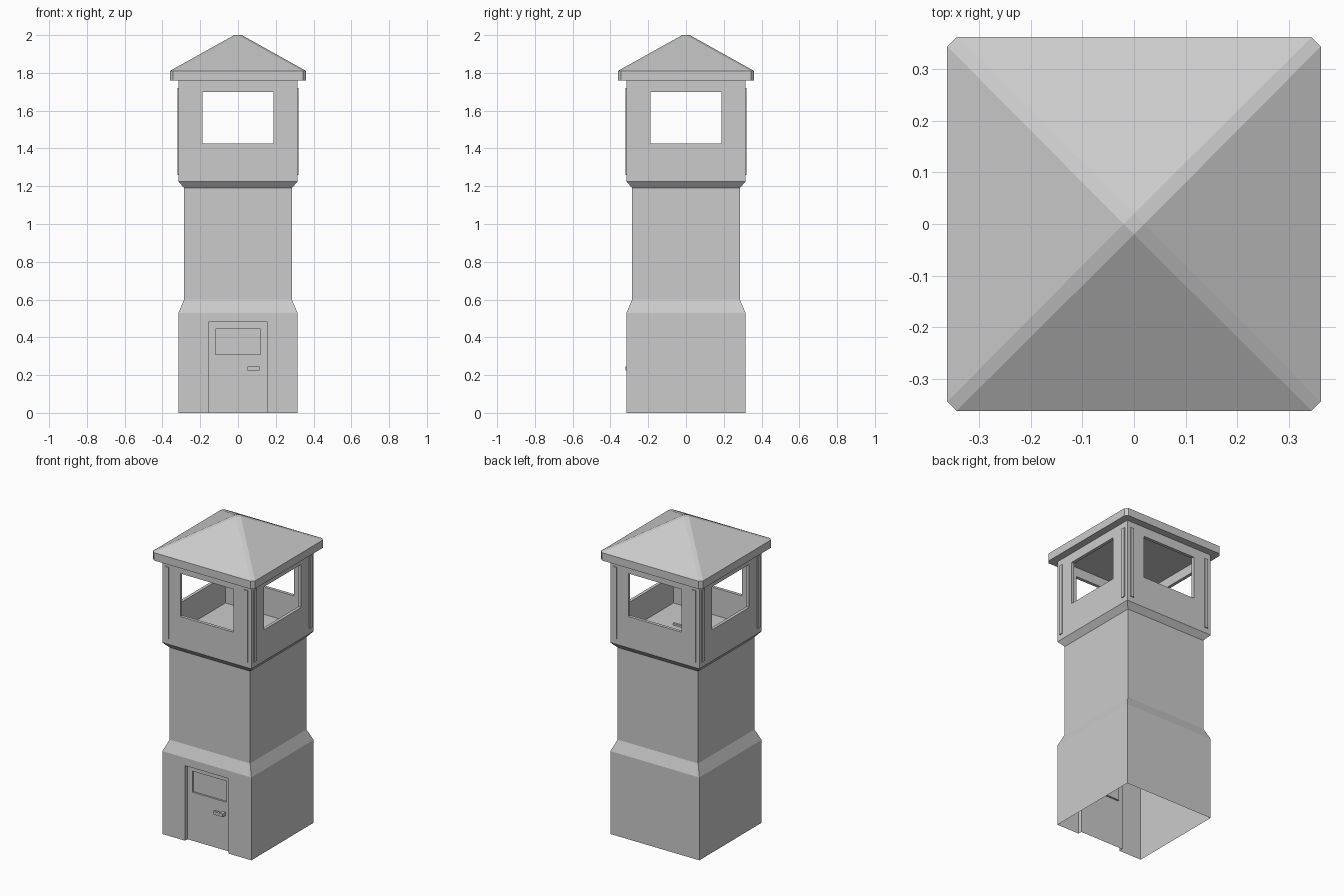
import bpy, bmesh
from math import pi
from mathutils import Matrix

if "Cube" in bpy.data.objects:
    bpy.data.objects.remove(bpy.data.objects["Cube"])


def finish(name, bm):
    bmesh.ops.remove_doubles(bm, verts=bm.verts, dist=1e-5)
    bmesh.ops.recalc_face_normals(bm, faces=bm.faces)
    me = bpy.data.meshes.new(name)
    bm.to_mesh(me)
    bm.free()
    ob = bpy.data.objects.new(name, me)
    bpy.context.collection.objects.link(ob)
    return ob


def face(bm, pts):
    return bm.faces.new([bm.verts.new(p) for p in pts])


def rect(x, z0, z1, y):
    return [(-x, y, z0), (x, y, z0), (x, y, z1), (-x, y, z1)]


def bridge(bm, a, b, skip=()):
    n = len(a)
    for i in range(n):
        if i not in skip:
            j = (i + 1) % n
            face(bm, [a[i], a[j], b[j], b[i]])


def square(w, z):
    return [(-w, -w, z), (w, -w, z), (w, w, z), (-w, w, z)]


def box(name, x0, x1, y0, y1, z0, z1):
    bm = bmesh.new()
    a, b = [[(x0, y0, z), (x1, y0, z), (x1, y1, z), (x0, y1, z)] for z in (z0, z1)]
    bridge(bm, a, b)
    face(bm, a)
    face(bm, b)
    return finish(name, bm)


W = 0.315      # half width of base and cabin
DOOR = -0.29   # door plane

# Tower skin, open underneath, with a notched front wall for the doorway
bm = bmesh.new()
rings = [square(w, z) for w, z in
         [(W, 0), (W, 0.53), (0.285, 0.60), (0.285, 1.19), (W, 1.225)]]
for i in range(len(rings) - 1):
    bridge(bm, rings[i], rings[i + 1], skip=(0,) if i == 0 else ())
notch = [(-0.155, 0), (-0.155, 0.48), (0.155, 0.48), (0.155, 0)]
outline = [(-W, 0)] + notch + [(W, 0), (W, 0.53), (-W, 0.53)]
face(bm, [(x, -W, z) for x, z in outline])
bridge(bm, [(x, -W, z) for x, z in notch], [(x, DOOR, z) for x, z in notch], skip=(3,))
finish("tower_body", bm)

# Door with a recessed window pane
bm = bmesh.new()
pane_front = rect(0.12, 0.31, 0.445, DOOR)
pane_back = rect(0.12, 0.31, 0.445, DOOR + 0.012)
bridge(bm, rect(0.155, 0, 0.48, DOOR), pane_front)
bridge(bm, pane_front, pane_back)
face(bm, pane_back)
finish("door", bm)

# Door handle
box("door_handle", 0.05, 0.115, -0.321, -0.307, 0.225, 0.245)
box("door_handle_stem", 0.095, 0.115, -0.307, DOOR, 0.225, 0.245)

# Cabin floor with a small hatch handle
bm = bmesh.new()
face(bm, square(W - 0.01, 1.25))
finish("cabin_floor", bm)
box("hatch_handle", 0.06, 0.125, -0.06, -0.045, 1.25, 1.262)

# Four cabin walls with window openings, and two trim strips on each
for i, side in enumerate(("front", "right", "back", "left")):
    turn = Matrix.Rotation(i * pi / 2, 4, 'Z')
    bm = bmesh.new()
    t = 0.02
    out_o, out_i = rect(W, 1.225, 1.76, -W), rect(W - t, 1.225, 1.76, -W + t)
    win_o, win_i = rect(0.188, 1.425, 1.70, -W), rect(0.188, 1.425, 1.70, -W + t)
    bridge(bm, out_o, win_o)
    bridge(bm, win_o, win_i)
    bridge(bm, win_i, out_i)
    bridge(bm, out_i, out_o)
    parts = [finish("cabin_wall_" + side, bm)]
    for s in (-1, 1):
        c = s * 0.28
        parts.append(box("trim_strip_" + side, c - 0.012, c + 0.012,
                         -W - 0.006, -W + 0.004, 1.26, 1.72))
    for ob in parts:
        ob.data.transform(turn)

# Hipped roof with chamfered corners and a tiny flat diamond on top
R, C, T = 0.361, 0.343, 0.02


def eave(z):
    return [(-C, -R, z), (C, -R, z), (R, -C, z), (R, C, z),
            (C, R, z), (-C, R, z), (-R, C, z), (-R, -C, z)]


bm = bmesh.new()
low, high = eave(1.76), eave(1.81)
bridge(bm, low, high)
face(bm, low)
tip = [(0, -T, 2), (T, 0, 2), (0, T, 2), (-T, 0, 2)]
for i in range(4):
    a, b, c = high[2 * i], high[2 * i + 1], high[(2 * i + 2) % 8]
    face(bm, [a, b, tip[i]])
    face(bm, [b, c, tip[(i + 1) % 4], tip[i]])
face(bm, tip)
finish("roof", bm)
